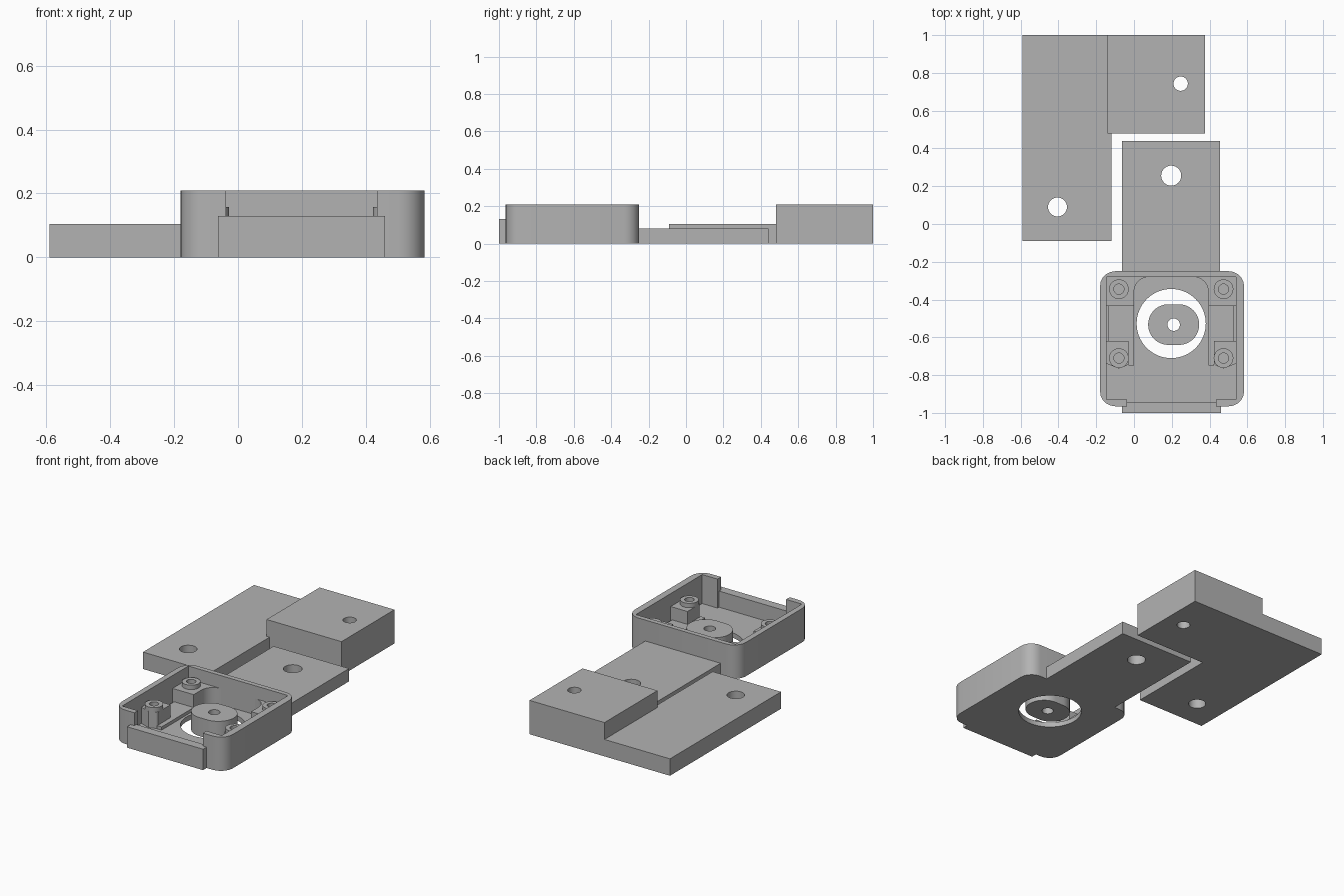
import bpy, bmesh
from math import cos, sin, pi

cube = bpy.data.objects.get("Cube")
if cube:
    bpy.data.objects.remove(cube)

grey = bpy.data.materials.new("light grey")
grey.use_nodes = True
colour = (0.45, 0.45, 0.45, 1)
grey.diffuse_color = colour
grey.node_tree.nodes["Principled BSDF"].inputs["Base Color"].default_value = colour


def prism(name, points, z0, z1):
    """Extrude a flat outline between two heights."""
    bm = bmesh.new()
    face = bm.faces.new([bm.verts.new((x, y, z0)) for x, y in points])
    new = bmesh.ops.extrude_face_region(bm, geom=[face])["geom"]
    top = [v for v in new if isinstance(v, bmesh.types.BMVert)]
    bmesh.ops.translate(bm, verts=top, vec=(0, 0, z1 - z0))
    bmesh.ops.recalc_face_normals(bm, faces=bm.faces)
    mesh = bpy.data.meshes.new(name)
    bm.to_mesh(mesh)
    bm.free()
    mesh.materials.append(grey)
    ob = bpy.data.objects.new(name, mesh)
    bpy.context.collection.objects.link(ob)
    return ob


def arc(cx, cy, r, start, end, steps):
    return [(cx + r * cos(start + (end - start) * i / steps),
             cy + r * sin(start + (end - start) * i / steps))
            for i in range(steps + 1)]


def circle(cx, cy, r, sides=40):
    return arc(cx, cy, r, 0, 2 * pi, sides)[:-1]


def rect(x0, x1, y0, y1):
    return [(x0, y0), (x1, y0), (x1, y1), (x0, y1)]


def round_rect(x0, x1, y0, y1, r, steps):
    centres = [(x1 - r, y1 - r), (x0 + r, y1 - r), (x0 + r, y0 + r), (x1 - r, y0 + r)]
    return [p for i, (cx, cy) in enumerate(centres)
            for p in arc(cx, cy, r, i * pi / 2, (i + 1) * pi / 2, steps)]


def cut(ob, outline, z0=-0.1, z1=0.4):
    """Subtract an extruded outline and discard the cutter."""
    cutter = prism("cutter", outline, z0, z1)
    cutter.hide_render = True
    mod = ob.modifiers.new("cut", "BOOLEAN")
    mod.operation, mod.solver, mod.object = "DIFFERENCE", "EXACT", cutter
    bpy.context.view_layer.objects.active = ob
    bpy.ops.object.modifier_apply(modifier=mod.name)
    bpy.data.objects.remove(cutter)


# Flat mounting plates, each with one bolt hole
long_plate = prism("long_plate", rect(-0.59, -0.12, -0.09, 1.0), 0, 0.105)
cut(long_plate, circle(-0.405, 0.09, 0.05))
thick_block = prism("thick_block", rect(-0.14, 0.375, 0.48, 1.0), 0, 0.21)
cut(thick_block, circle(0.247, 0.743, 0.038))
arm_plate = prism("arm_plate", rect(-0.063, 0.455, -0.25, 0.44), 0, 0.08)
cut(arm_plate, circle(0.197, 0.256, 0.053))

# Open tray with a rounded outline, front gap and large floor hole
MID = 0.197
FLOOR = 0.03
tray = prism("tray", round_rect(-0.18, 0.583, -0.965, -0.25, 0.08, 5), 0, 0.21)
cut(tray, rect(-0.145, 0.54, -0.93, -0.28), FLOOR)
cut(tray, rect(-0.037, 0.435, -1.1, -0.9), FLOOR)
cut(tray, circle(MID, -0.527, 0.183, 64))
prism("front_lip", rect(-0.063, 0.46, -1.0, -0.945), 0, 0.13)

# Oval knob inside the floor hole
knob = prism("knob", round_rect(0.075, 0.345, -0.64, -0.425, 0.107, 12), 0, 0.115)
cut(knob, circle(0.21, -0.533, 0.033))

# Screw posts, bosses and side pads, mirrored across the tray
for side, sign in (("right", 1), ("left", -1)):
    def flip(points):
        return [(x if sign > 0 else 2 * MID - x, y) for x, y in points]

    back = [(-0.145, -0.28), (-0.145, -0.435), (0, -0.435)]
    back += arc(0.08, -0.36, 0.08, pi, pi / 2, 8)
    front = [(-0.145, -0.62), (-0.145, -0.74), (-0.12, -0.75), (-0.08, -0.765),
             (-0.04, -0.75), (-0.03, -0.74), (-0.03, -0.62)]
    for place, outline, y in (("back", back, -0.345), ("front", front, -0.71)):
        post = prism(f"{place}_{side}_post", flip(outline), 0.02, 0.13)
        boss = prism(f"{place}_{side}_boss", flip(circle(-0.08, y, 0.052, 32)), 0.1, 0.157)
        for ob in (post, boss):
            cut(ob, flip(circle(-0.08, y, 0.027, 24)), 0.05)
    pad = [(-0.135, -0.435), (-0.135, -0.62), (-0.03, -0.62), (-0.03, -0.75),
           (0, -0.75), (0, -0.435)]
    side_pad = prism(f"{side}_side_pad", flip(pad), 0.02, 0.05)
    cut(side_pad, circle(MID, -0.527, 0.183, 64))

# Smooth the round surfaces while keeping hard edges crisp
bpy.ops.object.select_all(action="DESELECT")
for ob in bpy.context.collection.objects:
    if ob.type == "MESH":
        ob.select_set(True)
        bpy.context.view_layer.objects.active = ob
bpy.ops.object.shade_smooth_by_angle(angle=pi / 9)
